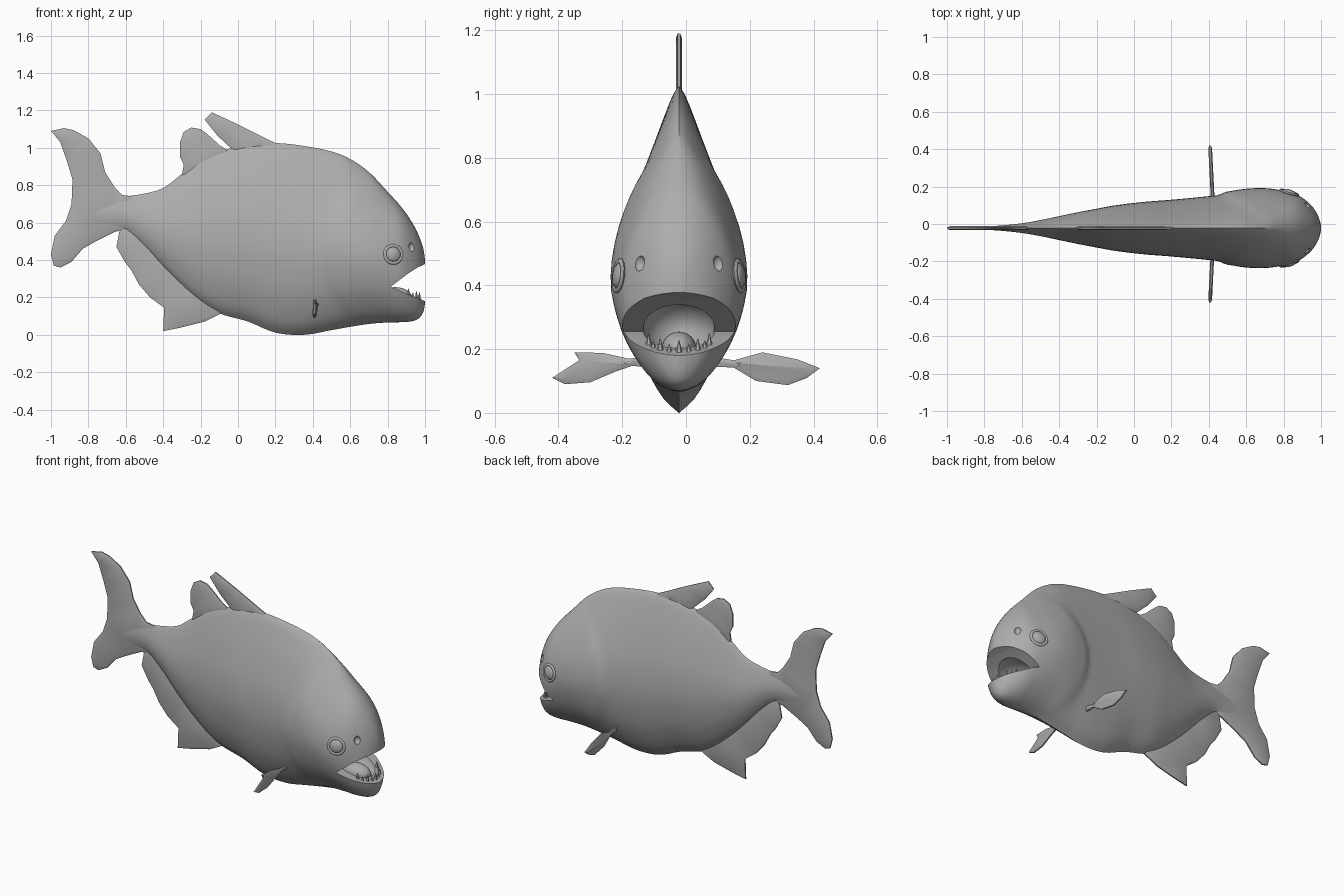
import bpy, bmesh, math
from mathutils import Matrix, Vector

if "Cube" in bpy.data.objects:
    bpy.data.objects.remove(bpy.data.objects["Cube"])

CY = -0.022                      # the fish's middle plane
grey = bpy.data.materials.new("grey skin")
grey.diffuse_color = (0.42, 0.42, 0.42, 1)
grey.use_nodes = True
grey.node_tree.nodes["Principled BSDF"].inputs["Base Color"].default_value = grey.diffuse_color


def finish(name, bm, angle=40, smooth=True):
    bmesh.ops.recalc_face_normals(bm, faces=bm.faces)
    me = bpy.data.meshes.new(name)
    bm.to_mesh(me)
    bm.free()
    ob = bpy.data.objects.new(name, me)
    bpy.context.collection.objects.link(ob)
    me.materials.append(grey)
    if smooth:
        shade(ob, angle)
    return ob


def shade(ob, angle):
    bpy.ops.object.select_all(action='DESELECT')
    ob.select_set(True)
    bpy.context.view_layer.objects.active = ob
    bpy.ops.object.shade_smooth_by_angle(angle=math.radians(angle))


def curve(keys, x, k):
    """Smooth interpolation of column k of a key table."""
    n = len(keys)
    i = max(0, min(n - 2, sum(1 for q in keys if q[0] <= x) - 1))

    def slope(j):
        a, b = keys[max(0, j - 1)], keys[min(n - 1, j + 1)]
        return (b[k] - a[k]) / (b[0] - a[0])
    p, q = keys[i], keys[i + 1]
    h = q[0] - p[0]
    t = (x - p[0]) / h
    return ((2*t**3 - 3*t*t + 1) * p[k] + (t**3 - 2*t*t + t) * h * slope(i)
            + (3*t*t - 2*t**3) * q[k] + (t**3 - t*t) * h * slope(i + 1))


def step(a, b, v):
    t = max(0, min(1, (v - a) / (b - a)))
    return t * t * (3 - 2 * t)


# body: x, top, bottom, half width
BODY = [(-.80, .68, .60, .008), (-.70, .725, .57, .015), (-.60, .74, .555, .026),
        (-.50, .755, .47, .043), (-.40, .785, .36, .064), (-.30, .86, .26, .085),
        (-.20, .935, .175, .104), (-.10, .98, .115, .122), (.05, 1.015, .072, .140),
        (.20, 1.025, .012, .152), (.35, 1.01, .0, .166), (.50, .98, .025, .182),
        (.60, .94, .043, .197), (.70, .87, .058, .200), (.80, .765, .066, .186),
        (.88, .675, .068, .162), (.94, .585, .075, .125), (.975, .51, .095, .088),
        (.993, .45, .13, .05), (1.0, .40, .17, .02)]
# section: height fraction, width fraction
SECTION = [(0, 0), (.04, .27), (.1, .5), (.2, .76), (.3, .91), (.43, 1), (.6, .9),
           (.8, .55), (.92, .27), (.98, .1), (1, 0)]


def half_width(x, z):
    top, bot, w = (curve(BODY, x, k) for k in (1, 2, 3))
    t = max(0, min(1, (z - bot) / (top - bot)))
    f = step(.65, .95, x)
    s = curve(SECTION, t, 1) * (1 - f) + math.sqrt(max(0, 1 - (2*t - 1)**2)) * f
    gill = .014 * step(.42, .36, math.hypot(x - .86, (z - .43) * .9)) * step(1, .85, x)
    return s * (w + gill)


def build_body():
    bm = bmesh.new()
    rings, m, prev = 110, 30, None
    for i in range(rings):
        x = -.8 + 1.8 * math.sin(i / (rings - 1) * math.pi / 2)
        top, bot = curve(BODY, x, 1), curve(BODY, x, 2)
        zs = [bot + (top - bot) * (.5 - .5 * math.cos(math.pi * j / m)) for j in range(m + 1)]
        pts = [(x, CY, zs[0])] + [(x, CY + half_width(x, z), z) for z in zs[1:-1]]
        pts += [(x, CY, zs[-1])] + [(x, CY - half_width(x, z), z) for z in zs[-2:0:-1]]
        ring = [bm.verts.new(p) for p in pts]
        if prev:
            for j in range(2 * m):
                k = (j + 1) % (2 * m)
                bm.faces.new((prev[j], prev[k], ring[k], ring[j]))
        else:
            bm.faces.new(ring)
        prev = ring
    bm.faces.new(prev)
    return finish("body", bm, smooth=False)


def ellipsoid(name, loc, radii, seg=32, angle=60):
    bm = bmesh.new()
    bmesh.ops.create_uvsphere(bm, u_segments=seg, v_segments=seg // 2, radius=1,
                              matrix=Matrix.Translation(loc) @ Matrix.Diagonal((*radii, 1)))
    return finish(name, bm, angle)


def cut(target, cutter):
    mod = target.modifiers.new("cut", 'BOOLEAN')
    mod.operation, mod.solver, mod.object = 'DIFFERENCE', 'EXACT', cutter
    bpy.context.view_layer.objects.active = target
    bpy.ops.object.modifier_apply(modifier=mod.name)
    bpy.data.objects.remove(cutter)


body = build_body()

# open mouth: a wedge between the jaws, then a hollow throat
wedge = [(.815, .256), (.86, .29), (.91, .328), (.96, .36), (1.0, .378), (1.1, .40),
         (1.1, .175), (1.0, .18), (.965, .195), (.90, .22), (.85, .243)]
bm = bmesh.new()
face = bm.faces.new([bm.verts.new((x, -.4, z)) for x, z in wedge])
ext = bmesh.ops.extrude_face_region(bm, geom=[face])
bmesh.ops.translate(bm, vec=(0, .8, 0), verts=[v for v in ext["geom"] if isinstance(v, bmesh.types.BMVert)])
cut(body, finish("mouth_cutter", bm, smooth=False))
cut(body, ellipsoid("throat_cutter", (.83, CY, .265), (.145, .112, .10)))

# nostril pits
for side in (-1, 1):
    y = CY + side * half_width(.925, .47)
    cut(body, ellipsoid("nostril_cutter", (.93, y, .47), (.02, .02, .026), 12))
shade(body, 40)

# tongue
ellipsoid("tongue", (.84, CY, .20), (.09, .055, .055), 24)

# lower teeth along the jaw rim
for i in range(9):
    a = math.radians(-72 + 18 * i)
    big = .05 if i % 2 == 0 else .036
    bm = bmesh.new()
    x = .885 + .085 * math.cos(a)
    z = .178 + .03 * (1 - math.cos(a))
    bmesh.ops.create_cone(bm, cap_ends=True, segments=6, radius1=.014, radius2=.001, depth=big,
                          matrix=Matrix.Translation((x, CY + .1 * math.sin(a), z + big / 2)))
    finish("tooth", bm, 30)

# eyes: a faceted ball in a raised rim
for side in (-1, 1):
    ex, ez, d = .83, .43, .01
    y = CY + side * half_width(ex, ez)
    n = Vector((-(half_width(ex + d, ez) - half_width(ex - d, ez)) / (2 * d), side,
                -(half_width(ex, ez + d) - half_width(ex, ez - d)) / (2 * d))).normalized()
    turn = Matrix.Translation((ex, y, ez)) @ n.to_track_quat('Z', 'Y').to_matrix().to_4x4()
    bm = bmesh.new()
    bmesh.ops.create_uvsphere(bm, u_segments=10, v_segments=8, radius=.042,
                              matrix=turn @ Matrix.Diagonal((1, 1, .4, 1)))
    finish("eye", bm, 50)
    bm = bmesh.new()
    seg, tube = 14, 6
    v = [[bm.verts.new(turn @ Vector(((.047 + .009 * math.cos(b)) * math.cos(a),
                                      (.047 + .009 * math.cos(b)) * math.sin(a), .008 * math.sin(b))))
          for b in (2 * math.pi * j / tube for j in range(tube))]
         for a in (2 * math.pi * i / seg for i in range(seg))]
    for i in range(seg):
        for j in range(tube):
            i2, j2 = (i + 1) % seg, (j + 1) % tube
            bm.faces.new((v[i][j], v[i2][j], v[i2][j2], v[i][j2]))
    finish("eye_rim", bm, 60)


def fin(name, outline, place, edge=.004, bulge=.006):
    """Thin plate from an outline, thicker away from its rim."""
    bm = bmesh.new()
    caps = []
    for s in (-1, 1):
        caps.append(bm.faces.new([bm.verts.new(place(u, w, s * edge)) for u, w in outline][::s]))
    a, b = list(caps[0].verts)[::-1], list(caps[1].verts)
    for i in range(len(a)):
        k = (i + 1) % len(a)
        bm.faces.new((a[i], a[k], b[k], b[i]))
    bmesh.ops.recalc_face_normals(bm, faces=bm.faces)
    bmesh.ops.inset_individual(bm, faces=caps, thickness=.016, depth=bulge)
    bmesh.ops.triangulate(bm, faces=[f for f in bm.faces if len(f.verts) > 4])
    finish(name, bm, 50)


def upright(u, w, d):
    return (u, CY + d, w)


fin("tail_fin", [(-.56, .74), (-.62, .748), (-.66, .79), (-.71, .87), (-.735, .97), (-.80, 1.05),
                 (-.88, 1.095), (-.93, 1.105), (-1, 1.09), (-.95, 1.03), (-.915, .93), (-.885, .83),
                 (-.89, .70), (-.92, .61), (-.98, .53), (-1, .43), (-.985, .37), (-.95, .36),
                 (-.89, .39), (-.83, .46), (-.76, .50), (-.66, .55), (-.58, .57)], upright)
fin("front_dorsal_fin", [(.26, 1.0), (.18, 1.035), (.10, 1.075), (0, 1.125), (-.14, 1.19), (-.178, 1.15),
                         (-.11, 1.065), (-.03, .99), (0, .93), (.15, .95)], upright)
fin("rear_dorsal_fin", [(-.03, .97), (-.10, 1.015), (-.16, 1.07), (-.20, 1.1), (-.25, 1.108),
                        (-.29, 1.085), (-.31, 1.03), (-.31, .95), (-.29, .91), (-.30, .85),
                        (-.2, .85), (-.08, .9)], upright)
fin("anal_fin", [(-.60, .60), (-.635, .55), (-.65, .47), (-.605, .39), (-.57, .345), (-.53, .27), (-.47, .20),
                 (-.395, .145), (-.40, .02), (-.30, .04), (-.18, .07), (-.09, .115),
                 (-.15, .25), (-.3, .4), (-.45, .5)], upright)


# side fins stand out across the body
def across(u, w, d):
    return (.42 - .05 * max(0, abs(u) - .15) + d, u, w)


fin("right_side_fin", [(.09, .145), (.09, .175), (.15, .165), (.24, .19), (.35, .168), (.42, .14),
                       (.38, .11), (.32, .087), (.22, .10), (.15, .142)], across)
fin("left_side_fin", [(-.13, .145), (-.13, .175), (-.18, .17), (-.26, .188), (-.35, .19), (-.335, .165),
                      (-.42, .11), (-.38, .09), (-.30, .096), (-.22, .13), (-.17, .147)], across)
